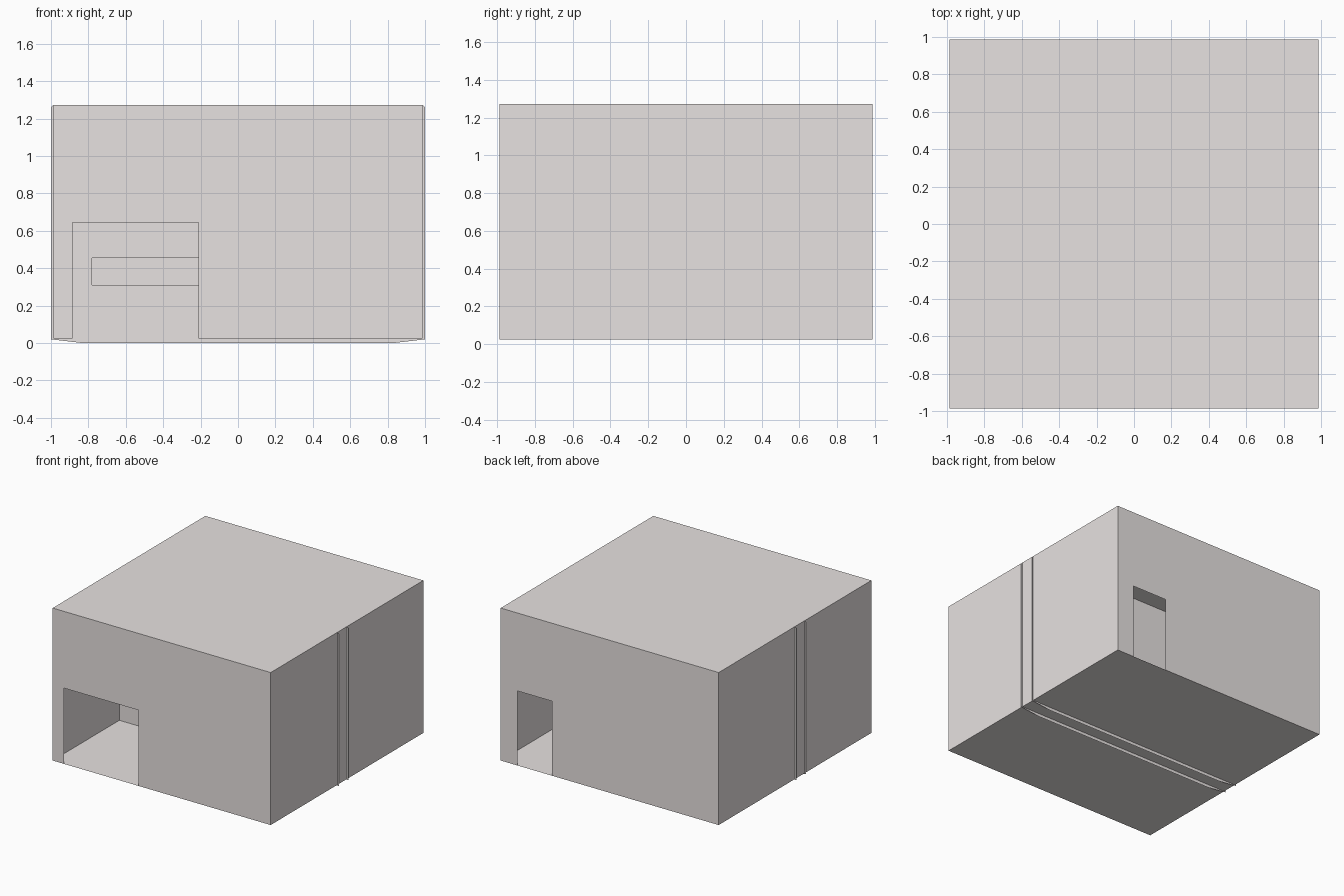
import bpy, bmesh

if "Cube" in bpy.data.objects:
    bpy.data.objects.remove(bpy.data.objects["Cube"])

W = 0.987            # half width of the shell
Z0, Z1 = 0.025, 1.273  # floor and roof heights

mat = bpy.data.materials.new("warm_grey")
mat.diffuse_color = (0.8, 0.76, 0.75, 1)
mat.use_nodes = True
mat.node_tree.nodes["Principled BSDF"].inputs["Base Color"].default_value = mat.diffuse_color


def sheet(name, place, *loops):
    """Flat sheet from an outer loop and optional hole loops; place maps 2D to 3D."""
    bm = bmesh.new()
    edges = []
    for loop in loops:
        vs = [bm.verts.new(place(*p)) for p in loop]
        edges += [bm.edges.new((vs[i - 1], vs[i])) for i in range(len(vs))]
    if len(loops) == 1:
        bm.faces.new(bm.verts[:])
    else:
        bmesh.ops.triangle_fill(bm, use_beauty=True, use_dissolve=False, edges=edges)
    me = bpy.data.meshes.new(name)
    bm.to_mesh(me)
    bm.free()
    me.materials.append(mat)
    ob = bpy.data.objects.new(name, me)
    bpy.context.collection.objects.link(ob)
    return ob


def rect(a, b, c, d):
    return [(a, c), (b, c), (b, d), (a, d)]


def door_wall(x0, x1, top):
    return [(-W, Z0), (x0, Z0), (x0, top), (x1, top), (x1, Z0),
            (W, Z0), (W, Z1), (-W, Z1)]


# Outer walls: front and back each have a doorway
sheet("front_wall", lambda x, z: (x, -W, z), door_wall(-0.885, -0.21, 0.645))
sheet("back_wall", lambda x, z: (-x, W, z), door_wall(-0.835, -0.52, 0.635))
sheet("right_wall", lambda y, z: (W, y, z), rect(-W, W, Z0, Z1))
sheet("left_wall", lambda y, z: (-W, -y, z), rect(-W, W, Z0, Z1))

# Roof and floor
sheet("roof", lambda x, y: (x, y, Z1), rect(-W, W, -W, W))
sheet("floor", lambda x, y: (x, y, Z0), rect(-W, W, -W, W))

# Two thin partitions that poke slightly through the shell, with a low slot
outline = [(-1, 0.02), (-0.83, 0.0), (0.83, 0.0), (1, 0.02),
           (1, 1.262), (0.985, Z1), (-0.985, Z1), (-1, 1.262)]
for name, y in (("front_partition", -0.125), ("back_partition", 0.0)):
    sheet(name, lambda x, z: (x, y, z), outline, rect(-0.78, -0.1, 0.31, 0.455))
